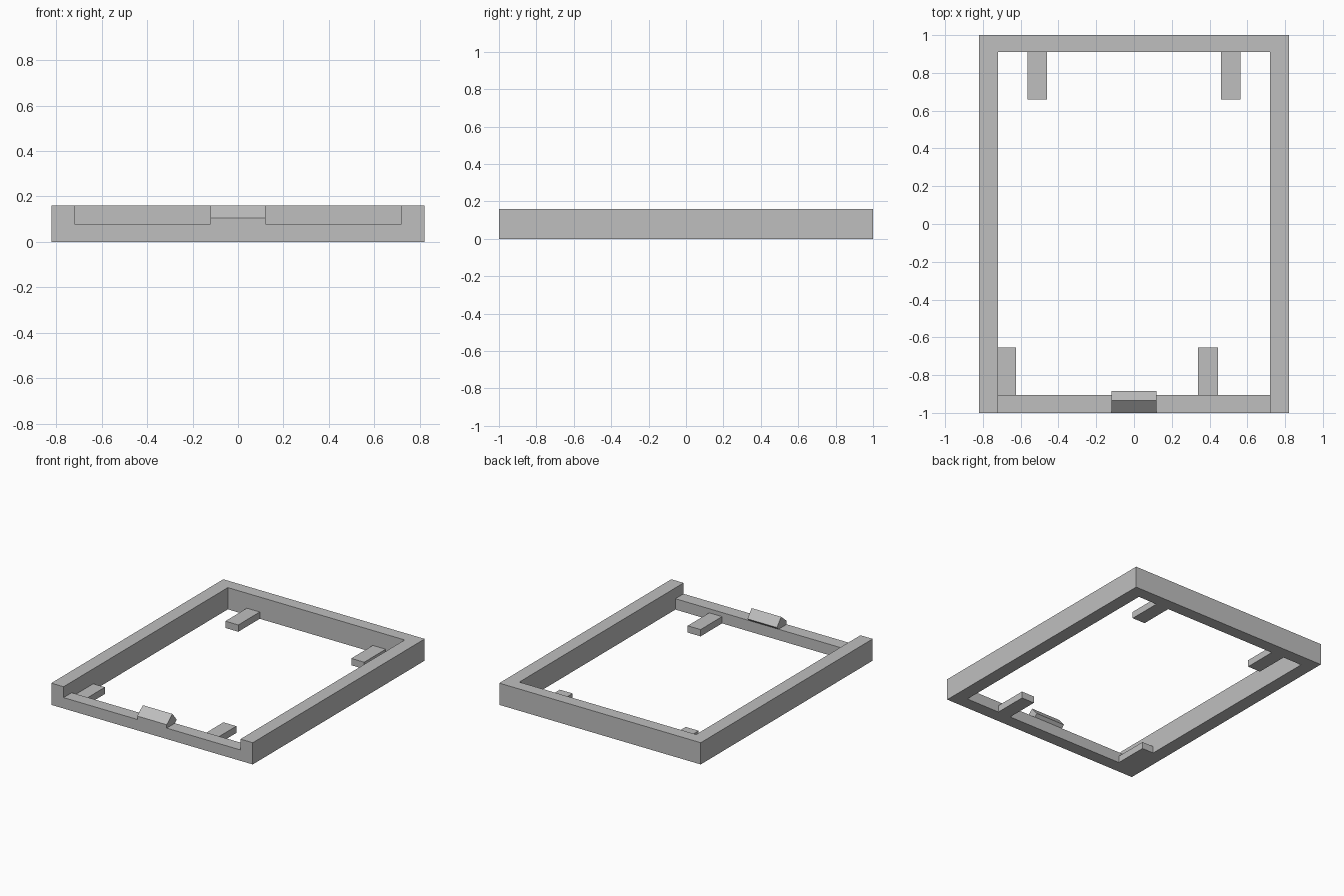
import bpy
import bmesh
from mathutils import Vector

cube = bpy.data.objects.get("Cube")
if cube:
    bpy.data.objects.remove(cube, do_unlink=True)

grey = bpy.data.materials.new("plain_grey")
grey.use_nodes = True
colour = (0.52, 0.52, 0.52, 1)
grey.diffuse_color = colour
grey.node_tree.nodes["Principled BSDF"].inputs["Base Color"].default_value = colour

HALF_X, INNER_X = 0.82, 0.72
BACK_INNER, FRONT_INNER = 0.91, -0.905
HEIGHT, SILL, TAB = 0.16, 0.08, 0.05


def prism(name, outline, sweep):
    """Extrude a closed 3D outline along the sweep vector."""
    bm = bmesh.new()
    face = bm.faces.new([bm.verts.new(p) for p in outline])
    top = bmesh.ops.extrude_face_region(bm, geom=[face], use_keep_orig=True)["geom"]
    moved = [g for g in top if isinstance(g, bmesh.types.BMVert)]
    bmesh.ops.translate(bm, verts=moved, vec=Vector(sweep))
    bmesh.ops.recalc_face_normals(bm, faces=bm.faces[:])
    mesh = bpy.data.meshes.new(name)
    bm.to_mesh(mesh)
    bm.free()
    mesh.materials.append(grey)
    obj = bpy.data.objects.new(name, mesh)
    bpy.context.collection.objects.link(obj)
    return obj


def box(name, x0, x1, y0, y1, height):
    return prism(name, [(x0, y0, 0), (x1, y0, 0), (x1, y1, 0), (x0, y1, 0)],
                 (0, 0, height))


# Tall sides and back in one U shape, open at the front
right_half = [(INNER_X, BACK_INNER), (INNER_X, -1), (HALF_X, -1), (HALF_X, 1)]
u_shape = right_half + [(-x, y) for x, y in reversed(right_half)]
prism("frame_sides_and_back", [(x, y, 0) for x, y in u_shape], (0, 0, HEIGHT))

# Low front rail
box("front_rail", -INNER_X, INNER_X, -1, FRONT_INNER, SILL)

# Ridged catch on the rail, overhanging its inner edge
catch = [(-1, SILL), (-1, 0.105), (-0.935, HEIGHT), (-0.885, 0.10), (FRONT_INNER, SILL)]
prism("front_catch", [(-0.12, y, z) for y, z in catch], (0.24, 0, 0))

# Support tabs reaching inward from the front and back
for side, x0, x1 in (("right", -0.565, -0.46), ("left", 0.46, 0.565)):
    box("back_tab_" + side, x0, x1, 0.66, BACK_INNER, TAB)
for side, x0, x1 in (("right", -INNER_X, -0.625), ("left", 0.34, 0.445)):
    box("front_tab_" + side, x0, x1, FRONT_INNER, -0.655, TAB)
